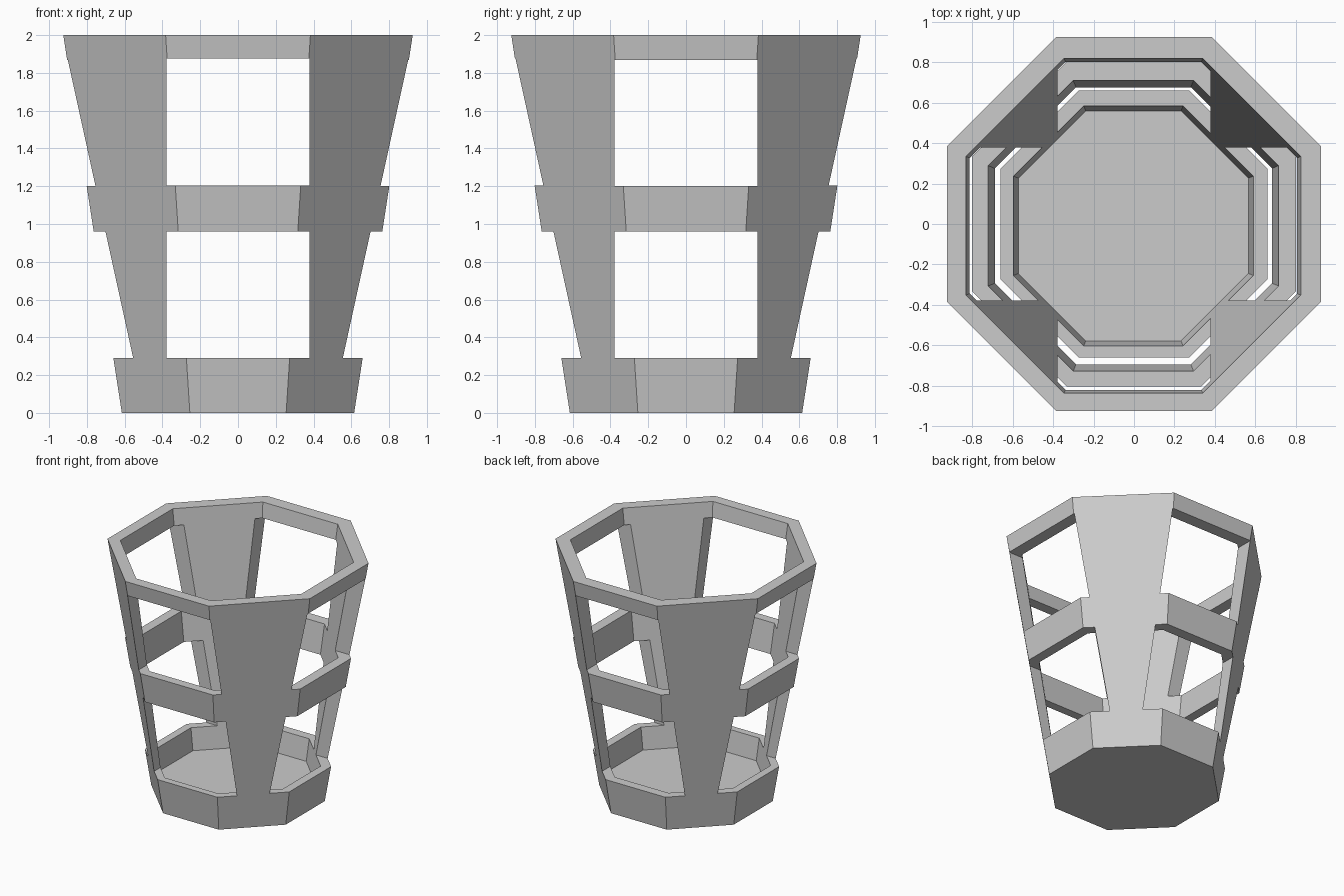
import bpy, bmesh, math
from mathutils import Matrix

if "Cube" in bpy.data.objects:
    bpy.data.objects.remove(bpy.data.objects["Cube"])


def make_object(name, bm):
    mesh = bpy.data.meshes.new(name)
    bm.to_mesh(mesh)
    bm.free()
    obj = bpy.data.objects.new(name, mesh)
    bpy.context.collection.objects.link(obj)
    return obj


def octagon_frustum(name, z0, apothem0, z1, apothem1, cx=0, cy=0):
    k = 1 / math.cos(math.pi / 8)
    place = Matrix.Translation((cx, cy, (z0 + z1) / 2)) @ Matrix.Rotation(math.pi / 8, 4, 'Z')
    bm = bmesh.new()
    bmesh.ops.create_cone(bm, cap_ends=True, segments=8, radius1=apothem0 * k,
                          radius2=apothem1 * k, depth=z1 - z0, matrix=place)
    return make_object(name, bm)


def box(name, size, z0, z1):
    place = Matrix.Translation((0, 0, (z0 + z1) / 2)) @ Matrix.Diagonal((*size, z1 - z0, 1))
    bm = bmesh.new()
    bmesh.ops.create_cube(bm, size=1, matrix=place)
    return make_object(name, bm)


def cut(target, cutter):
    mod = target.modifiers.new("cut", 'BOOLEAN')
    mod.operation = 'DIFFERENCE'
    mod.solver = 'EXACT'
    mod.object = cutter
    cutter.hide_render = True
    bpy.context.view_layer.objects.active = target
    bpy.ops.object.modifier_apply(modifier=mod.name)
    bpy.data.objects.remove(cutter)


# Flared eight-sided basket
basket = octagon_frustum("basket", 0, 0.615, 2, 0.925)

# Hollow above the floor
def inner(z):
    return 0.553 + 0.137 * z

cut(basket, octagon_frustum("hollow", 0.11, inner(0.11), 2.2, inner(2.2), -0.003, -0.009))

# Two rows of openings, through front-back and left-right
W = 0.757
for size, rows in (((W, 3), ((0.29, 0.96), (1.205, 1.876))),
                   ((3, W), ((0.29, 0.96), (1.20, 1.868)))):
    for z0, z1 in rows:
        cut(basket, box("opening", size, z0, z1))
